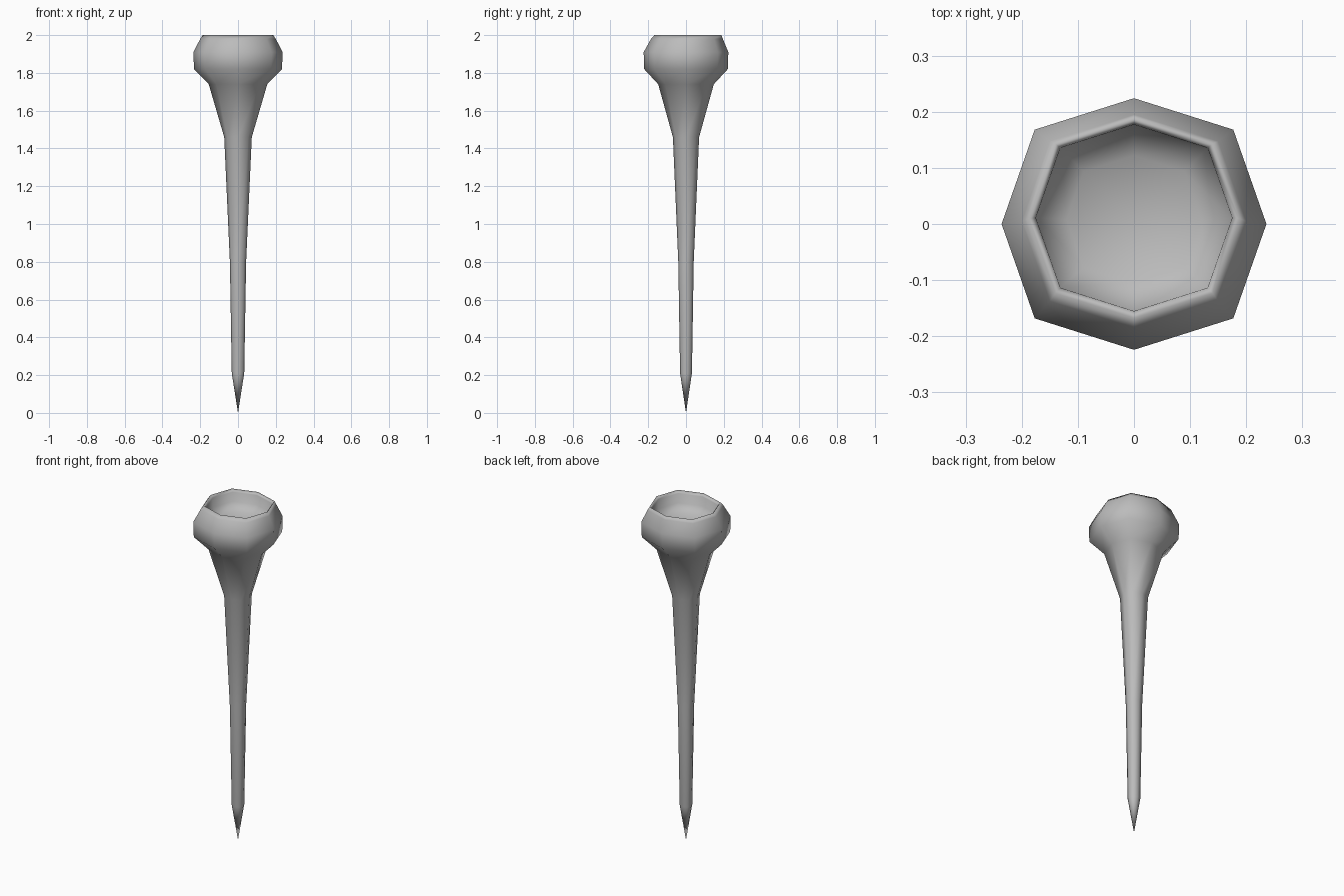
import bpy
import bmesh

cube = bpy.data.objects.get("Cube")
if cube:
    bpy.data.objects.remove(cube, do_unlink=True)

# Single grey material
grey = bpy.data.materials.new("plain_grey")
grey.use_nodes = True
color = (0.5, 0.5, 0.5, 1)
grey.diffuse_color = color
grey.node_tree.nodes["Principled BSDF"].inputs["Base Color"].default_value = color

# Slightly squared octagon used for every cross-section
D, FLAT = 0.75, 0.95
OCTAGON = [(1, 0), (D, D), (0, 1), (-D, D), (-1, 0), (-D, -D), (0, -1), (D, -D)]


def lathe(name, profile, end_z, start_z=None):
    """Skin rings of (radius, height, y shift), closing the ends to points."""
    bm = bmesh.new()
    rings = [[bm.verts.new((x * r, y * r * FLAT + shift, z)) for x, y in OCTAGON]
             for r, z, shift in profile]
    for low, high in zip(rings, rings[1:]):
        for i in range(8):
            j = (i + 1) % 8
            bm.faces.new((low[i], low[j], high[j], high[i]))
    for ring, z, shift in ((rings[0], start_z, 0), (rings[-1], end_z, profile[-1][2])):
        tip = bm.verts.new((0, shift, z))
        for i in range(8):
            bm.faces.new((ring[i], ring[(i + 1) % 8], tip))
    bmesh.ops.recalc_face_normals(bm, faces=bm.faces)
    for face in bm.faces:
        face.smooth = True
    mesh = bpy.data.meshes.new(name)
    bm.to_mesh(mesh)
    bm.free()
    mesh.materials.append(grey)
    obj = bpy.data.objects.new(name, mesh)
    bpy.context.collection.objects.link(obj)
    return obj


# Pointed shaft, flared neck, rounded head
outside = [(0.033, 0.21, 0), (0.043, 0.8, 0), (0.073, 1.46, 0),
           (0.155, 1.74, 0), (0.233, 1.82, 0), (0.236, 1.91, 0), (0.2, 1.98, 0.005)]
# Rim and hollow cup, set slightly towards the back
cup = [(0.187, 2.0, 0.01), (0.175, 1.985, 0.011), (0.172, 1.93, 0.011),
       (0.12, 1.895, 0.008)]
lathe("tee_peg", outside + cup, end_z=1.885, start_z=0.0)
